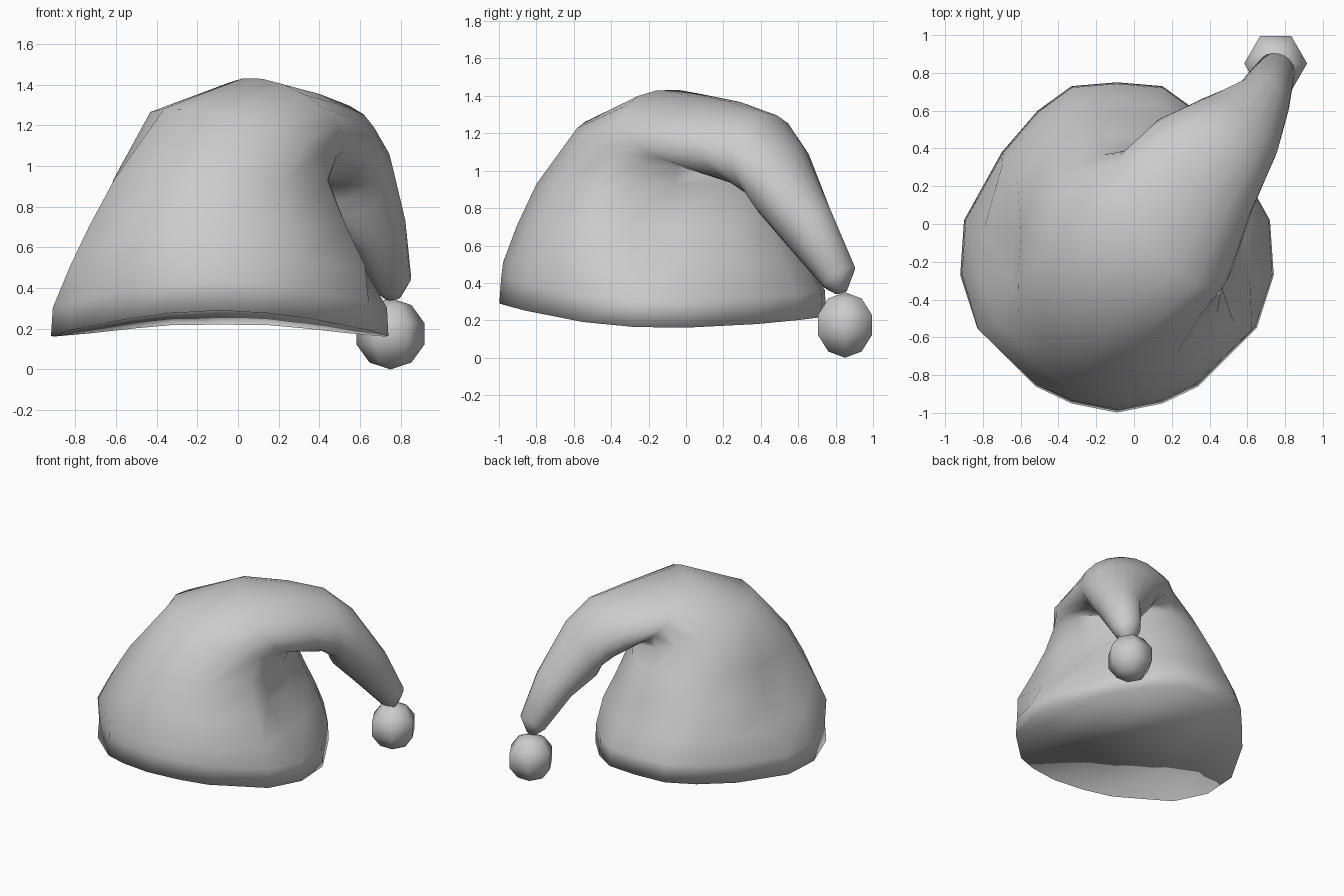
import bpy, bmesh, math
from mathutils import Vector

cube = bpy.data.objects.get("Cube")
if cube:
    bpy.data.objects.remove(cube)

# One grey cloth colour
grey = bpy.data.materials.new("soft_grey")
grey.use_nodes = True
COLOUR = (0.6, 0.6, 0.6, 1)
grey.diffuse_color = COLOUR
grey.node_tree.nodes["Principled BSDF"].inputs["Base Color"].default_value = COLOUR

SIDES = 18


def finish(bm, name):
    bmesh.ops.recalc_face_normals(bm, faces=bm.faces)
    for f in bm.faces:
        f.smooth = True
    mesh = bpy.data.meshes.new(name)
    bm.to_mesh(mesh)
    bm.free()
    mesh.materials.append(grey)
    obj = bpy.data.objects.new(name, mesh)
    bpy.context.collection.objects.link(obj)
    return obj


def ring(centre, a, b, tilt, heading):
    """Oval ring tipped towards a compass heading, starting at the back."""
    th, hd = math.radians(tilt), math.radians(heading)
    across = Vector((math.sin(hd), -math.cos(hd), 0))
    along = Vector((math.cos(hd) * math.cos(th), math.sin(hd) * math.cos(th), -math.sin(th)))
    angles = [math.pi - hd + 2 * math.pi * i / SIDES for i in range(SIDES)]
    return [Vector(centre) + across * a * math.cos(p) + along * b * math.sin(p) for p in angles]


# Rim outline, from the middle of the back to the middle of the front
outline = [(0, 0.875), (-0.24, 0.855), (-0.42, 0.725), (-0.61, 0.505), (-0.81, 0.145),
           (-0.83, -0.145), (-0.74, -0.425), (-0.43, -0.735), (-0.24, -0.825), (0, -0.873)]
outline += [(-x, y) for x, y in outline[-2:0:-1]]


def level(x, y, z, sx, sy, dent):
    """Scaled rim outline at one height, pushed in at both sides."""
    pts = []
    for ox, oy in outline:
        push = math.copysign(dent, ox) if abs(ox) > 0.8 else 0
        pts.append(Vector((x + ox * sx - push, y + oy * sy, z)))
    return pts


# Rim: low at the sides, raised at front and back
rim = level(-0.09, -0.125, 0.16, 1, 1, 0)
for p in rim:
    v = (p.y + 0.125) / 0.873
    p.z += (0.13 if v < 0 else 0.06) * v * v

# Nearly upright band above the rim, then the body
band = [Vector((p.x * 0.99, p.y * 0.99, p.z + 0.14)) for p in rim]
body = [
    level(-0.1, -0.16, 0.51, 0.98, 0.937, 0.1),
    level(-0.1, -0.165, 0.71, 0.85, 0.845, 0.15),
    level(-0.085, -0.165, 0.93, 0.71, 0.726, 0.06),
]

# Crown and drooping tail: centre, two radii, tilt, heading
upper = [
    ((0.02, -0.1, 1.14), 0.51, 0.46, 18, 38),
    ((0.21, 0.03, 1.215), 0.44, 0.29, 49, 38),
    ((0.37, 0.3, 1.14), 0.35, 0.26, 65, 45),
    ((0.48, 0.43, 1.07), 0.29, 0.24, 88, 50),
    ((0.55, 0.51, 0.95), 0.25, 0.21, 112, 55),
    ((0.68, 0.66, 0.69), 0.15, 0.15, 138, 65),
    ((0.755, 0.82, 0.43), 0.1, 0.1, 145, 65),
    ((0.76, 0.83, 0.35), 0.04, 0.03, 160, 65),
]
loops = [rim, band] + body + [ring(*r) for r in upper]

bm = bmesh.new()
rows = [[bm.verts.new(p) for p in loop] for loop in loops]
for low, high in zip(rows, rows[1:]):
    for i in range(SIDES):
        j = (i + 1) % SIDES
        bm.faces.new((low[i], low[j], high[j], high[i]))
bm.faces.new(rows[-1])

# Underside: strips from back to front
half = SIDES // 2
for i in range(-4, 4):
    bm.faces.new([rows[0][k % SIDES] for k in (i, i + 1, half - 1 - i, half - i)])
finish(bm, "floppy_hat")

# Bobble hanging from the tail
bm = bmesh.new()
bmesh.ops.create_uvsphere(bm, u_segments=6, v_segments=5, radius=0.175)
bobble = finish(bm, "bobble")
bobble.location = (0.75, 0.85, 0.175)
bobble.rotation_euler.z = math.radians(30)
